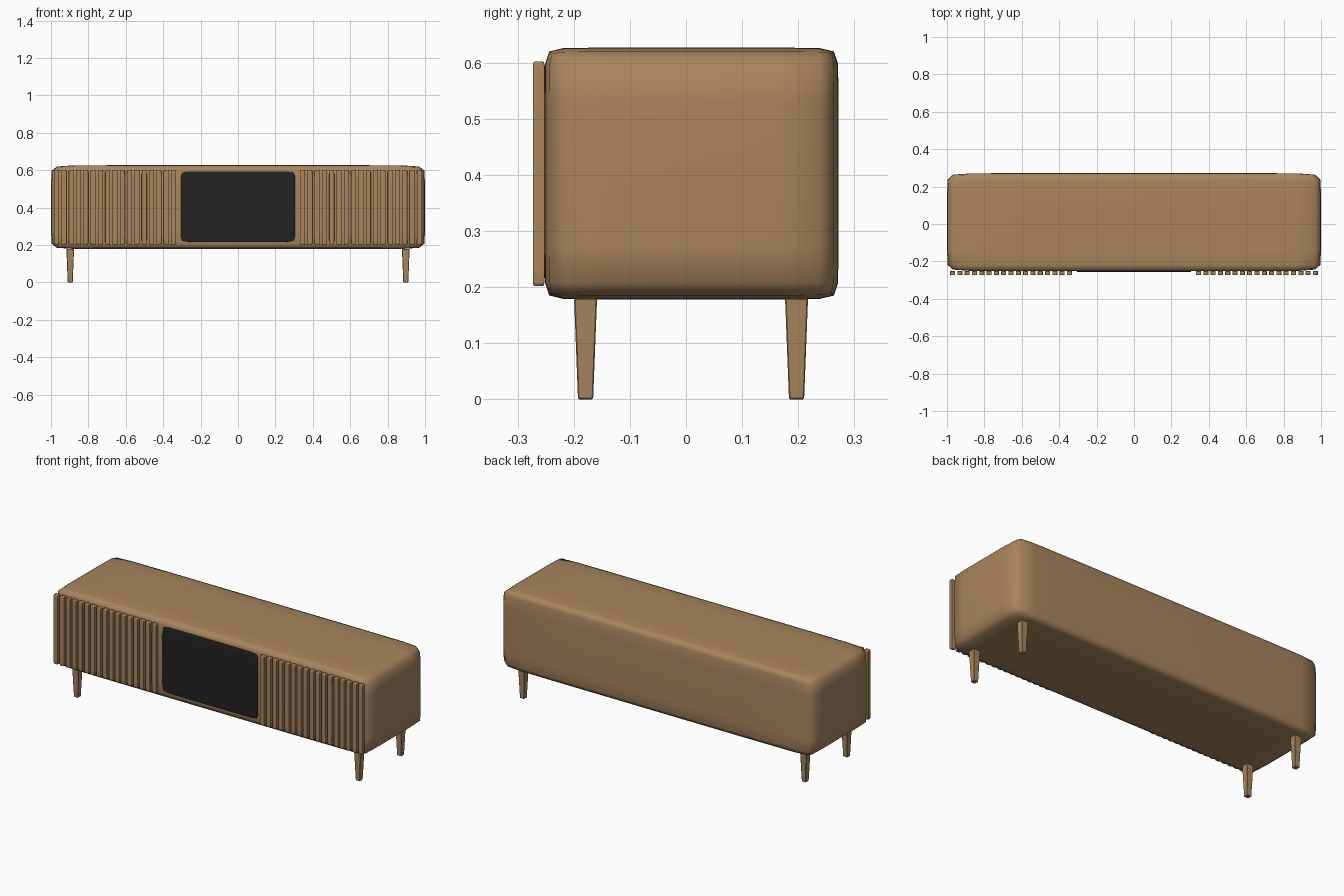
import bpy
import bmesh
from mathutils import Vector

old = bpy.data.objects.get("Cube")
if old:
    bpy.data.objects.remove(old, do_unlink=True)


def make_material(name, rgb):
    mat = bpy.data.materials.new(name)
    mat.use_nodes = True
    color = (*rgb, 1.0)
    mat.diffuse_color = color
    mat.node_tree.nodes["Principled BSDF"].inputs["Base Color"].default_value = color
    return mat


wood = make_material("warm wood", (0.39, 0.235, 0.11))
black = make_material("black panel", (0.016, 0.016, 0.016))


def finish(name, bm, mat):
    mesh = bpy.data.meshes.new(name)
    bm.to_mesh(mesh)
    bm.free()
    mesh.materials.append(mat)
    obj = bpy.data.objects.new(name, mesh)
    bpy.context.collection.objects.link(obj)
    return obj


def soft_box(name, low, high, mat, support=0.81):
    """Box with support loops near its edges, rounded by subdivision."""
    low, high = Vector(low), Vector(high)
    center, half = (low + high) / 2, (high - low) / 2
    bm = bmesh.new()
    bmesh.ops.create_cube(bm, size=2)
    for axis in range(3):
        normal = Vector((0, 0, 0))
        normal[axis] = 1
        for side in (-support, support):
            geom = bm.verts[:] + bm.edges[:] + bm.faces[:]
            bmesh.ops.bisect_plane(bm, geom=geom, plane_co=normal * side, plane_no=normal)
    for v in bm.verts:
        v.co = center + Vector(a * b for a, b in zip(v.co, half))
    for f in bm.faces:
        f.smooth = True
    obj = finish(name, bm, mat)
    sub = obj.modifiers.new("rounding", "SUBSURF")
    sub.levels = sub.render_levels = 1
    return obj


def leg(name, x, y, height=0.18, top=0.0205, bottom=0.0135):
    """Square tapered leg with lightly eased edges."""
    bm = bmesh.new()
    bmesh.ops.create_cube(bm, size=2)
    for v in bm.verts:
        is_top = v.co.z > 0
        r = top if is_top else bottom
        v.co = (x + v.co.x * r, y + v.co.y * r, height if is_top else 0)
    obj = finish(name, bm, wood)
    bev = obj.modifiers.new("eased edges", "BEVEL")
    bev.width = 0.002
    bev.segments = 1
    return obj


# Cabinet body
soft_box("cabinet_body", (-1, -0.252, 0.178), (1, 0.272, 0.627), wood)

# Central front panel
soft_box("front_panel", (-0.305, -0.257, 0.216), (0.305, -0.237, 0.594), black)

# Vertical slats on both sides of the panel
SLATS = 17
for side, label in ((1, "left"), (-1, "right")):
    for i in range(SLATS):
        x = side * (0.345 + i * 0.625 / (SLATS - 1))
        soft_box(f"{label}_slat_{i + 1}", (x - 0.0135, -0.273, 0.202),
                 (x + 0.0135, -0.252, 0.602), wood)

# Legs
for sx, label in ((1, "left"), (-1, "right")):
    leg(f"front_{label}_leg", sx * 0.897, -0.179)
    leg(f"back_{label}_leg", sx * 0.897, 0.197)
